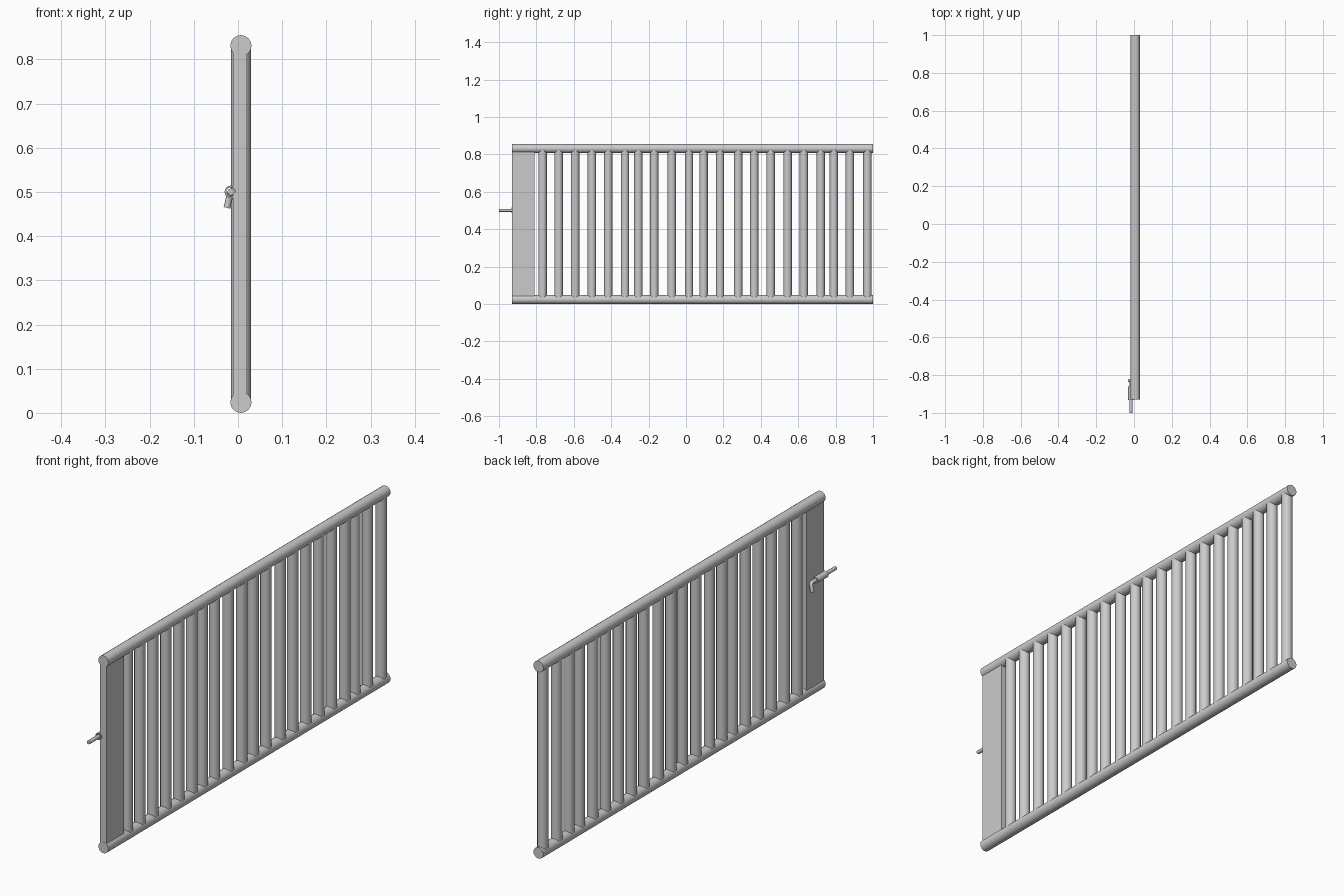
import bpy, math
from mathutils import Vector

if "Cube" in bpy.data.objects:
    bpy.data.objects.remove(bpy.data.objects["Cube"])

CX = 0.0065          # gate plane
Y0, Y1 = -0.93, 1.0  # gate length


def rod(name, a, b, r, sides):
    a, b = Vector(a), Vector(b)
    d = b - a
    bpy.ops.mesh.primitive_cylinder_add(vertices=sides, radius=r, depth=d.length,
                                        location=(a + b) / 2)
    o = bpy.context.object
    o.name = name
    o.rotation_euler = d.to_track_quat('Z', 'Y').to_euler()
    bpy.ops.object.shade_smooth_by_angle(angle=math.radians(40))
    return o


# top and bottom rails
for name, z in (("bottom_rail", 0.024), ("top_rail", 0.831)):
    rod(name, (CX, Y0, z), (CX, Y1, z), 0.024, 16)

# upright bars: a repeating group of slightly uneven gaps
group = [0, 0.086, 0.174, 0.264, 0.351, 0.441,
         0.512, 0.597, 0.691, 0.783, 0.861, 0.949]
for i in range(21):
    y = -0.767 + 1.046 * (i // 12) + group[i % 12]
    rod(f"bar_{i + 1}", (CX, y, 0.032), (CX, y, 0.823), 0.0225, 12)

# solid end plate
bpy.ops.mesh.primitive_cube_add(size=1, location=(0.0045, -0.869, 0.4275))
plate = bpy.context.object
plate.name = "end_plate"
plate.scale = (0.031, 0.12, 0.79)

# latch barrel: short open tube
PX, PZ = -0.016, 0.5
barrel = rod("latch_barrel", (PX, -0.932, PZ), (PX, -0.86, PZ), 0.0145, 16)
bore = rod("latch_bore", (PX, -0.95, PZ), (PX, -0.84, PZ), 0.0105, 16)
bore.hide_render = True
bore.hide_set(True)
cut = barrel.modifiers.new("bore", 'BOOLEAN')
cut.operation = 'DIFFERENCE'
cut.object = bore
cut.solver = 'EXACT'

# sliding bolt with bent handle
curve = bpy.data.curves.new("latch_bolt", 'CURVE')
curve.dimensions = '3D'
curve.bevel_depth = 0.008
curve.bevel_resolution = 2
curve.use_fill_caps = True
path = [(PX, -1.0, PZ), (PX, -0.84, PZ), (PX - 0.001, -0.832, PZ - 0.003),
        (PX - 0.003, -0.829, PZ - 0.010), (PX - 0.009, -0.829, PZ - 0.036)]
spline = curve.splines.new('POLY')
spline.points.add(len(path) - 1)
for p, co in zip(spline.points, path):
    p.co = (*co, 1)
bpy.context.collection.objects.link(bpy.data.objects.new("latch_bolt", curve))
